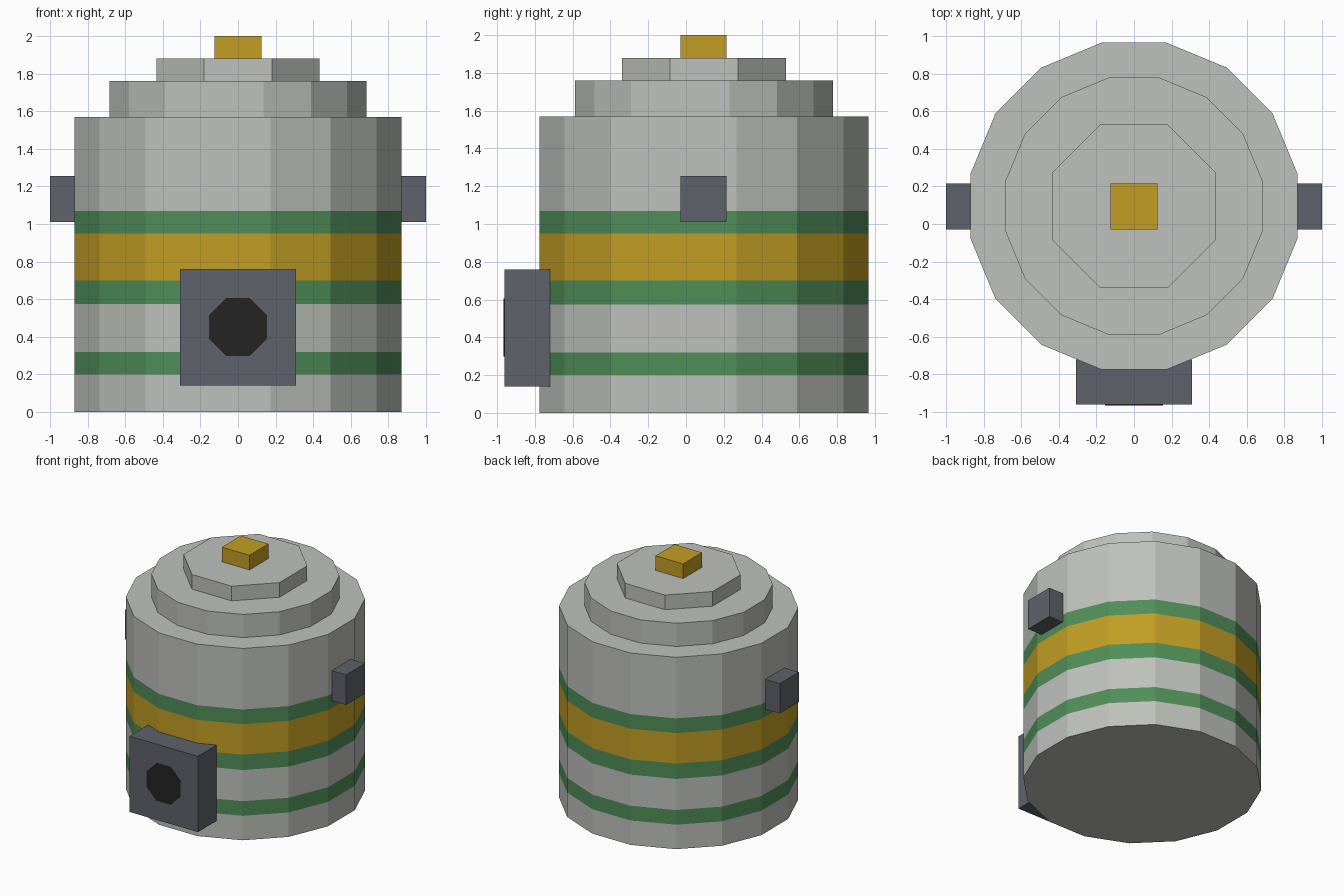
import bpy, bmesh, math

cube = bpy.data.objects.get("Cube")
if cube:
    bpy.data.objects.remove(cube, do_unlink=True)


def material(name, rgb):
    # 8-bit sRGB to linear
    lin = [((c / 255 + 0.055) / 1.055) ** 2.4 for c in rgb]
    mat = bpy.data.materials.new(name)
    mat.use_nodes = True
    mat.diffuse_color = (*lin, 1)
    mat.node_tree.nodes["Principled BSDF"].inputs["Base Color"].default_value = (*lin, 1)
    return mat


grey = material("light grey", (190, 193, 188))
yellow = material("mustard yellow", (194, 158, 36))
green = material("green", (80, 142, 88))
slate = material("slate grey", (95, 98, 107))
black = material("black", (36, 36, 36))

AXIS_Y = 0.095  # the drum stands slightly behind the origin


def finish(name, bm, mats):
    bmesh.ops.recalc_face_normals(bm, faces=bm.faces)
    mesh = bpy.data.meshes.new(name)
    bm.to_mesh(mesh)
    bm.free()
    for mat in mats:
        mesh.materials.append(mat)
    obj = bpy.data.objects.new(name, mesh)
    bpy.context.collection.objects.link(obj)
    return obj


def drum(name, radius, sides, levels, mats, bands=None):
    """Faceted cylinder cut at the given heights, one material per band."""
    bm = bmesh.new()
    rings = []
    for z in levels:
        angles = [2 * math.pi * (i + 0.5) / sides for i in range(sides)]
        rings.append([bm.verts.new((radius * math.cos(a), AXIS_Y + radius * math.sin(a), z))
                      for a in angles])
    for k, (low, high) in enumerate(zip(rings, rings[1:])):
        for i in range(sides):
            j = (i + 1) % sides
            face = bm.faces.new((low[i], low[j], high[j], high[i]))
            face.material_index = bands[k] if bands else 0
    bm.faces.new(rings[0])
    bm.faces.new(rings[-1])
    return finish(name, bm, mats)


def box(name, low, high, mat):
    bm = bmesh.new()
    bmesh.ops.create_cube(bm, size=1)
    for v in bm.verts:
        v.co = [(a + b) / 2 + c * (b - a) for a, b, c in zip(low, high, v.co)]
    return finish(name, bm, [mat])


# Striped body and stepped lid
drum("body", 0.887, 16, [0, 0.2, 0.32, 0.575, 0.7, 0.95, 1.07, 1.57],
     [grey, green, yellow], [0, 1, 0, 1, 2, 1, 0])
drum("lower_lid", 0.697, 16, [1.57, 1.76], [grey])
drum("upper_lid", 0.47, 8, [1.76, 1.88], [grey])
box("top_knob", (-0.125, -0.03, 1.88), (0.125, 0.215, 2), yellow)

# Side lugs
for side, x in (("left", 0.935), ("right", -0.935)):
    box(side + "_lug", (x - 0.065, -0.03, 1.01), (x + 0.065, 0.215, 1.255), slate)

# Front outlet block with its dark octagonal opening
box("outlet_block", (-0.31, -0.962, 0.14), (0.31, -0.72, 0.76), slate)
bm = bmesh.new()
bmesh.ops.create_cone(bm, cap_ends=True, segments=8, radius1=0.166, radius2=0.166, depth=0.004)
opening = finish("outlet_opening", bm, [black])
flats = bm = None
opening.rotation_euler = (math.pi / 2, math.pi / 8, 0)
opening.location = (0, -0.963, 0.452)
